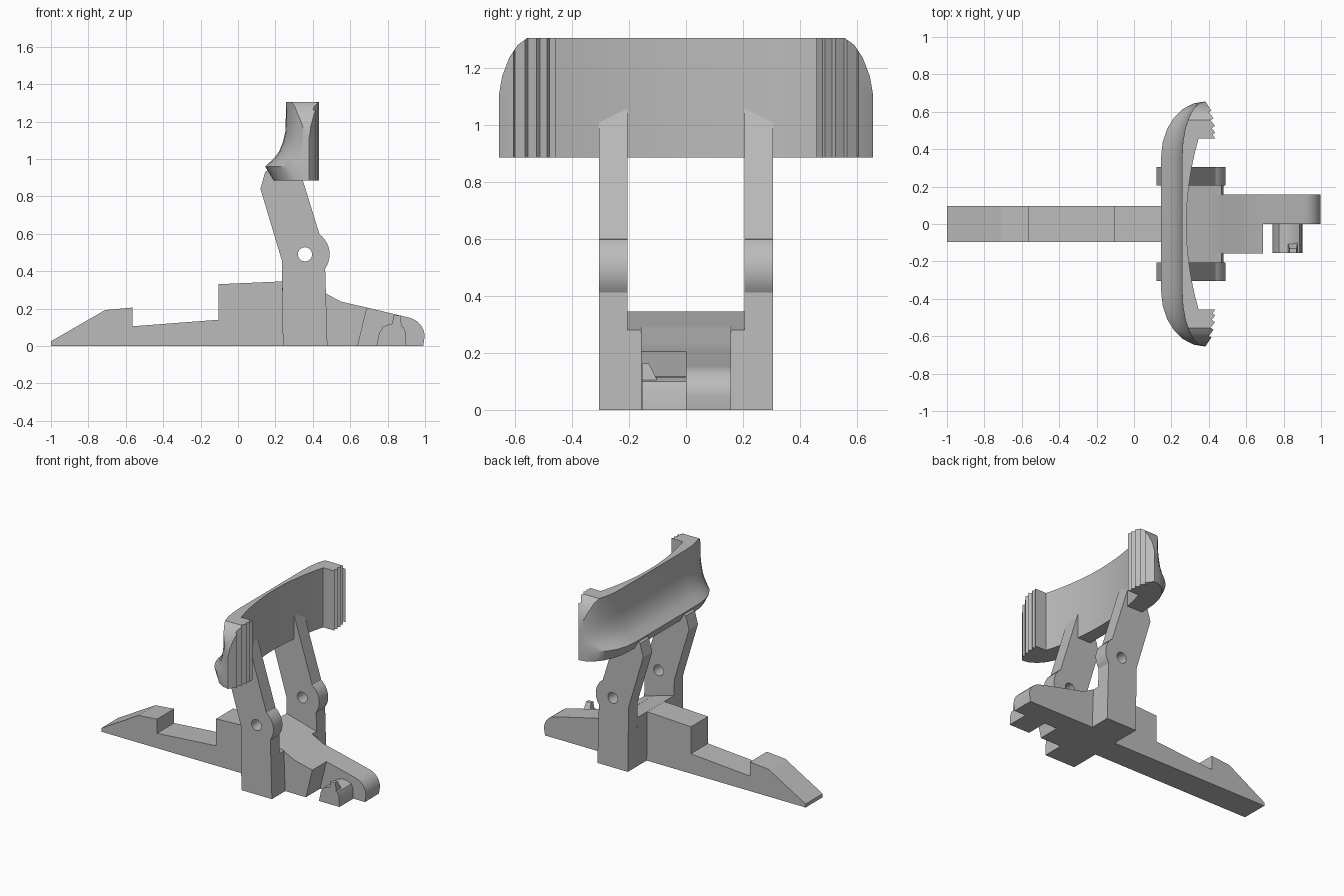
import bpy, bmesh
from math import sin, cos, radians

cube = bpy.data.objects.get("Cube")
if cube:
    bpy.data.objects.remove(cube, do_unlink=True)

grey = bpy.data.materials.new("plain grey")
grey.use_nodes = True
grey.diffuse_color = (0.5, 0.5, 0.5, 1)
grey.node_tree.nodes["Principled BSDF"].inputs["Base Color"].default_value = (0.5, 0.5, 0.5, 1)


def finish(name, bm):
    bmesh.ops.recalc_face_normals(bm, faces=bm.faces)
    mesh = bpy.data.meshes.new(name)
    bm.to_mesh(mesh)
    bm.free()
    mesh.materials.append(grey)
    obj = bpy.data.objects.new(name, mesh)
    bpy.context.collection.objects.link(obj)
    return obj


def loft(name, rings):
    """Join matching outlines into a closed solid."""
    bm = bmesh.new()
    loops = [[bm.verts.new(p) for p in ring] for ring in rings]
    n = len(loops[0])
    for a, b in zip(loops, loops[1:]):
        for i in range(n):
            j = (i + 1) % n
            bm.faces.new((a[i], a[j], b[j], b[i]))
    bm.faces.new(loops[0])
    bm.faces.new(loops[-1])
    return finish(name, bm)


def prism(name, profile, y0, y1):
    """Extrude a side profile (x, z) across the width."""
    return loft(name, [[(x, y, z) for x, z in profile] for y in (y0, y1)])


def boolean(obj, tool, operation):
    mod = obj.modifiers.new(operation.lower(), "BOOLEAN")
    mod.operation, mod.object, mod.solver = operation, tool, "EXACT"
    tool.hide_render = True
    bpy.context.view_layer.objects.active = obj
    bpy.ops.object.modifier_apply(modifier=mod.name)
    bpy.data.objects.remove(tool, do_unlink=True)


def smooth(obj, angle=30):
    bpy.ops.object.select_all(action="DESELECT")
    obj.select_set(True)
    bpy.context.view_layer.objects.active = obj
    bpy.ops.object.shade_smooth_by_angle(angle=radians(angle))


def arc(cx, cz, r, a0, a1, steps):
    return [(cx + r * cos(radians(a0 + (a1 - a0) * i / steps)),
             cz + r * sin(radians(a0 + (a1 - a0) * i / steps))) for i in range(steps + 1)]


# Long stepped tongue
prism("tongue", [(-1, 0), (-1, 0.025), (-0.71, 0.192), (-0.565, 0.205), (-0.565, 0.105),
                 (-0.105, 0.14), (-0.105, 0.33), (0.235, 0.345), (0.3, 0.3), (0.3, 0)],
      -0.095, 0.095)

# Sloped block joining the legs
prism("cross_block", [(0.24, 0), (0.236, 0.345), (0.468, 0.28), (0.478, 0)], -0.205, 0.205)

# Nose with one longer rounded arm
nose_top = [(0.4, 0), (0.4, 0.3), (0.465, 0.283), (0.55, 0.237), (0.69, 0.205)]
smooth(prism("nose_short_side", nose_top + [(0.64, 0)], -0.157, 0))
smooth(prism("nose_long_arm", nose_top + [(0.9, 0.155)] + arc(0.895, 0.05, 0.103, 75, 0, 6)
             + [(0.99, 0)], 0, 0.157))

# Small peg and its tab
smooth(prism("peg", [(0.74, 0), (0.755, 0.07), (0.775, 0.102), (0.81, 0.117), (0.85, 0.115),
                     (0.885, 0.1), (0.895, 0.075), (0.9, 0)], -0.155, 0.01))
tab = [(-0.155, 0.1), (-0.155, 0.162), (-0.13, 0.162), (-0.098, 0.1)]
loft("peg_tab", [[(x + s * (z - 0.1), y, z) for y, z in tab] for x, s in ((0.82, 0.2), (0.875, -0.1))])

# Legs with a pivot boss and hole
leg_profile = ([(0.24, 0), (0.478, 0), (0.466, 0.412)] + arc(0.358, 0.49, 0.132, -36, 55, 12)
               + [(0.435, 0.6), (0.28, 1.1), (0.2, 0.97), (0.145, 0.93), (0.12, 0.84), (0.235, 0.455)])
for side, label in ((1, "left"), (-1, "right")):
    leg = prism(label + "_leg", leg_profile, side * 0.205, side * 0.305)
    hole = prism("hole_cutter", arc(0.358, 0.49, 0.038, 0, 345, 23), side * 0.15, side * 0.35)
    boolean(leg, hole, "DIFFERENCE")
    smooth(leg)
    prism(label + "_foot_step", [(0.24, 0), (0.24, 0.28), (0.468, 0.28), (0.478, 0)],
          side * 0.155, side * 0.21)

# Curved pad: outline of one half in plan, mirrored, lofted by height
teeth = [(0.385, 0.65), (0.415, 0.605), (0.4, 0.6), (0.425, 0.565), (0.41, 0.555), (0.432, 0.525),
         (0.416, 0.512), (0.434, 0.487), (0.42, 0.478), (0.434, 0.457)]
inner = [(0.28 + 0.065 * (y / 0.457) ** 2, y) for y in (0.457, 0.38, 0.3, 0.2, 0.1)]


def pad_ring(back, z):
    bend = [(0.38 - (0.38 - back) * cos(radians(a)), 0.36 + 0.295 * sin(radians(a)))
            for a in range(0, 91, 15)]
    half = bend + teeth + inner
    mirrored = [(x, -y) for x, y in reversed(half)]
    return [(x, y, z) for x, y in half + [(0.28, 0)] + mirrored]


pad_levels = [(0.19, 0.885), (0.145, 0.96), (0.19, 1.0), (0.22, 1.04), (0.24, 1.09),
              (0.254, 1.15), (0.257, 1.305)]
pad = loft("curved_pad", [pad_ring(*level) for level in pad_levels])

# Round the upper outer corners of the pad
corner = [(0.66, 0.8), (0.657, 1.1), (0.645, 1.17), (0.62, 1.235), (0.59, 1.28), (0.555, 1.306), (0.5, 1.32)]
outline = corner + [(-y, z) for y, z in reversed(corner)]
trim = loft("pad_trim", [[(x, y, z) for y, z in outline] for x in (0, 0.6)])
boolean(pad, trim, "INTERSECT")
smooth(pad, 25)
